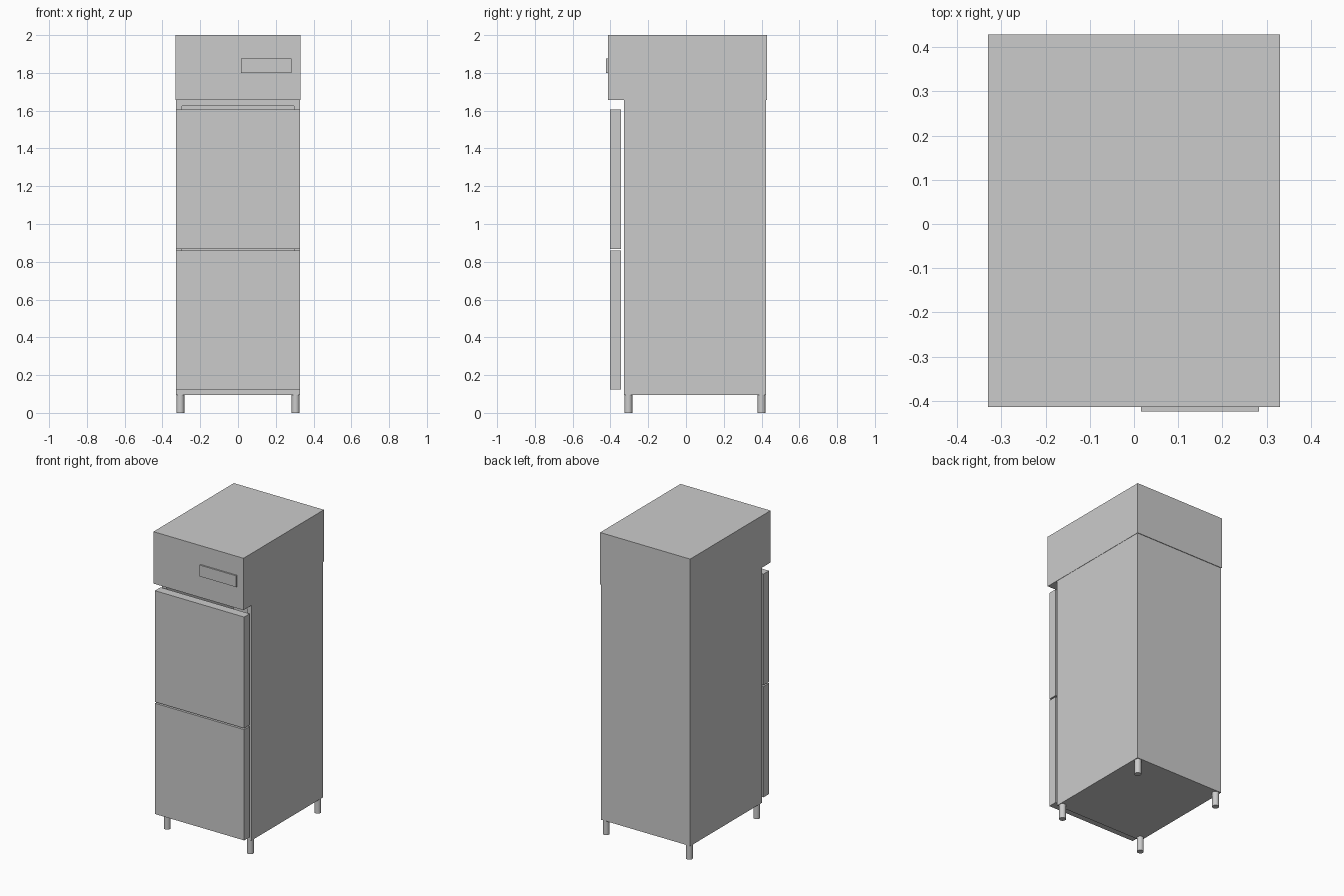
import bpy, bmesh
from mathutils import Matrix, Vector

if "Cube" in bpy.data.objects:
    bpy.data.objects.remove(bpy.data.objects["Cube"])


def finish(name, bm):
    bmesh.ops.recalc_face_normals(bm, faces=bm.faces)
    me = bpy.data.meshes.new(name)
    bm.to_mesh(me)
    bm.free()
    ob = bpy.data.objects.new(name, me)
    bpy.context.collection.objects.link(ob)
    return ob


def box_bm(x0, x1, y0, y1, z0, z1):
    bm = bmesh.new()
    size = Matrix.Diagonal((x1 - x0, y1 - y0, z1 - z0, 1))
    mid = Matrix.Translation(((x0 + x1) / 2, (y0 + y1) / 2, (z0 + z1) / 2))
    bmesh.ops.create_cube(bm, size=1, matrix=mid @ size)
    return bm


def box(name, *dims):
    return finish(name, box_bm(*dims))


# Cabinet body: hollow shell with a framed opening behind the doors
bm = box_bm(-0.328, 0.328, -0.328, 0.424, 0.096, 1.656)
front = min(bm.faces, key=lambda f: f.calc_center_median().y)
bmesh.ops.inset_region(bm, faces=[front], thickness=0.045)
cavity = bmesh.ops.extrude_face_region(bm, geom=[front])
bmesh.ops.translate(bm, vec=Vector((0, 0.705, 0)),
                    verts=[v for v in cavity["geom"] if isinstance(v, bmesh.types.BMVert)])
if front.is_valid:
    bm.faces.remove(front)
finish("cabinet_body", bm)

# Overhanging machine housing and its control panel
box("top_housing", -0.33, 0.33, -0.414, 0.428, 1.656, 2.0)
box("control_panel", 0.016, 0.283, -0.424, -0.413, 1.80, 1.875)

# Two half-height doors standing just off the body
for name, z0, z1 in (("lower_door", 0.125, 0.859), ("upper_door", 0.868, 1.605)):
    box(name, -0.327, 0.327, -0.402, -0.344, z0, z1)

# Four round feet
for side, x in (("left", -0.305), ("right", 0.305)):
    for end, y in (("front", -0.305), ("back", 0.4)):
        bm = bmesh.new()
        bmesh.ops.create_cone(bm, cap_ends=True, segments=16, radius1=0.021,
                              radius2=0.021, depth=0.097,
                              matrix=Matrix.Translation((x, y, 0.0485)))
        leg = finish(f"{end}_{side}_leg", bm)
        bpy.ops.object.select_all(action='DESELECT')
        leg.select_set(True)
        bpy.context.view_layer.objects.active = leg
        bpy.ops.object.shade_smooth_by_angle()
